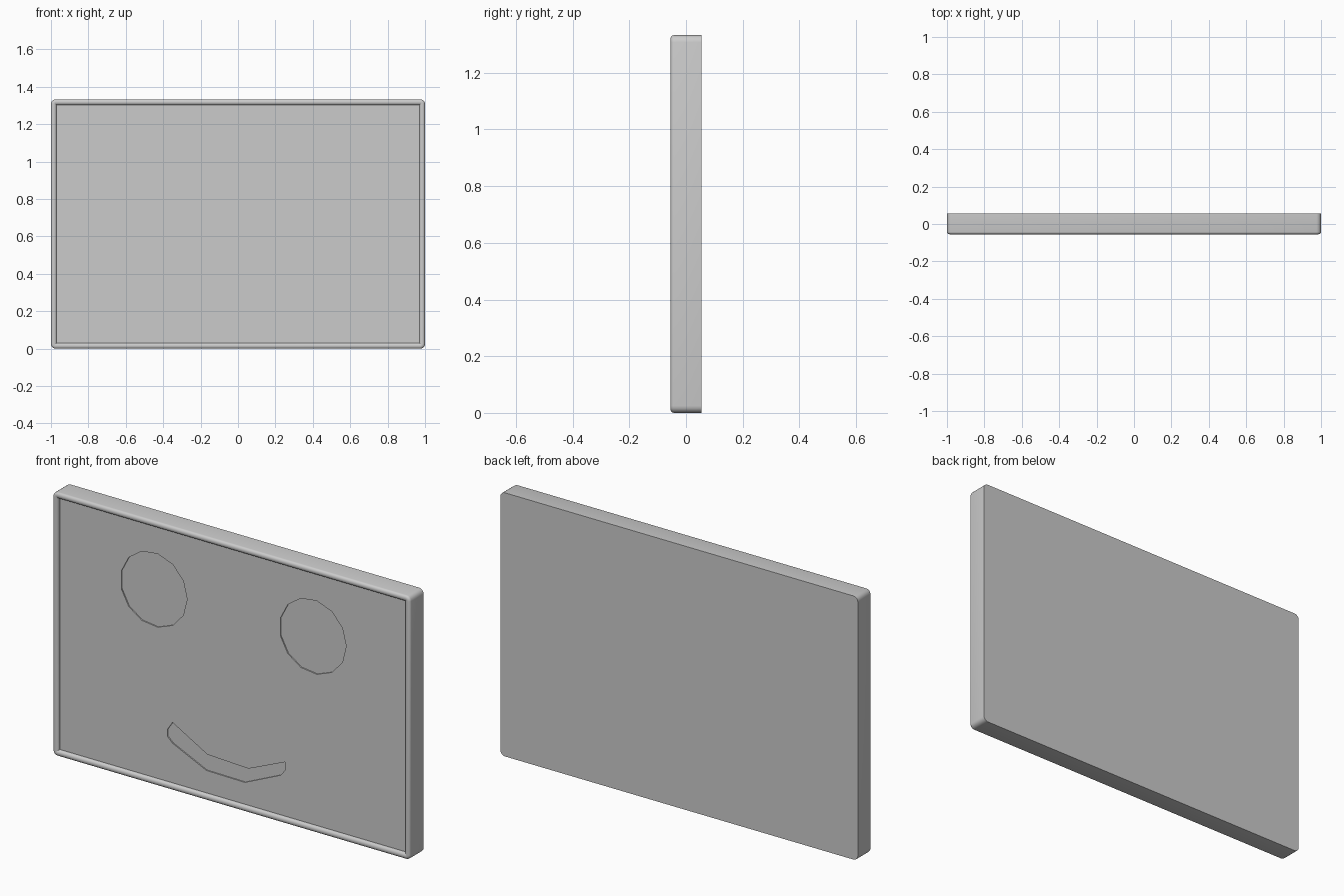
import bpy, bmesh
from math import sin, cos, pi, radians

if "Cube" in bpy.data.objects:
    bpy.data.objects.remove(bpy.data.objects["Cube"])

W, H = 1.0, 1.333          # half width, full height
PANEL_Y = -0.038           # recessed front panel


def make_object(name, bm):
    bmesh.ops.recalc_face_normals(bm, faces=bm.faces)
    me = bpy.data.meshes.new(name)
    bm.to_mesh(me)
    bm.free()
    ob = bpy.data.objects.new(name, me)
    bpy.context.collection.objects.link(ob)
    return ob


def rounded_rect(inset, radius=0.025, steps=4):
    """Rounded rectangle in x/z, shrunk by the inset."""
    r = max(radius - inset, 0.001)
    x, z0, z1 = W - inset - r, inset + r, H - inset - r
    pts = []
    for k, (cx, cz) in enumerate([(x, z1), (-x, z1), (-x, z0), (x, z0)]):
        for i in range(steps + 1):
            a = (k + i / steps) * pi / 2
            pts.append((cx + r * cos(a), cz + r * sin(a)))
    return pts


def prism(name, pts, y0, y1):
    bm = bmesh.new()
    a = [bm.verts.new((x, y0, z)) for x, z in pts]
    b = [bm.verts.new((x, y1, z)) for x, z in pts]
    bm.faces.new(a)
    bm.faces.new(b)
    n = len(pts)
    for i in range(n):
        j = (i + 1) % n
        bm.faces.new((a[i], a[j], b[j], b[i]))
    return make_object(name, bm)


# board: square back edge, rounded raised rim, recessed front panel
profile = [(0, 0.055), (0, -0.043)]
profile += [(0.015 - 0.015 * cos(a), -0.043 - 0.012 * sin(a))
            for a in [pi * i / 8 for i in range(1, 9)]]
profile.append((0.03, PANEL_Y))
bm = bmesh.new()
rings = [[bm.verts.new((x, y, z)) for x, z in rounded_rect(d)] for d, y in profile]
for r0, r1 in zip(rings, rings[1:]):
    n = len(r0)
    for i in range(n):
        j = (i + 1) % n
        bm.faces.new((r0[i], r0[j], r1[j], r1[i]))
bm.faces.new(rings[0])
bm.faces.new(rings[-1])
board = make_object("framed_board", bm)

# shallow engraved eyes and smile
DEPTH = 0.006
cutters = []
for side in (-1, 1):
    eye = [(side * 0.445 + 0.187 * cos(2 * pi * i / 13),
            0.98 + 0.187 * sin(2 * pi * i / 13)) for i in range(13)]
    cutters.append(prism("eye_cutter", eye, -0.1, PANEL_Y + DEPTH))
smile = [(-0.34, 0.335), (-0.145, 0.225), (0.085, 0.215), (0.29, 0.303),
         (0.29, 0.262), (0.265, 0.23), (0.065, 0.14), (-0.15, 0.143),
         (-0.34, 0.23), (-0.368, 0.257), (-0.368, 0.293)]
cutters.append(prism("smile_cutter", smile, -0.1, PANEL_Y + DEPTH))

bpy.context.view_layer.objects.active = board
board.select_set(True)
for c in cutters:
    m = board.modifiers.new("engrave", 'BOOLEAN')
    m.operation = 'DIFFERENCE'
    m.solver = 'EXACT'
    m.object = c
    bpy.ops.object.modifier_apply(modifier=m.name)
    bpy.data.objects.remove(c)

# smooth rim with crisp corners
bpy.ops.object.shade_smooth_by_angle(angle=radians(35))
